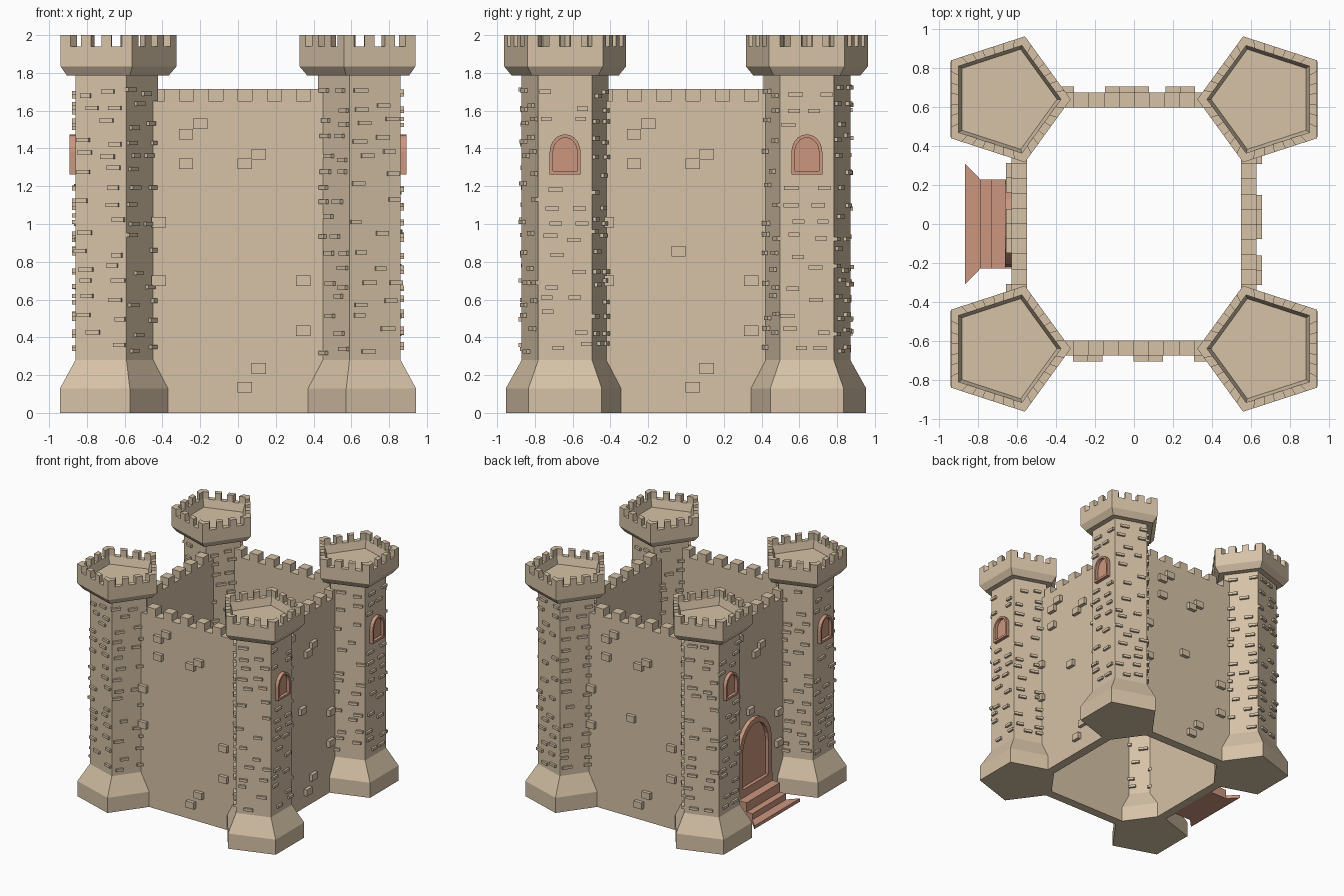
import bpy, bmesh, math, random
from mathutils import Matrix, Vector

if "Cube" in bpy.data.objects:
    bpy.data.objects.remove(bpy.data.objects["Cube"])

random.seed(4)


def material(name, rgb):
    m = bpy.data.materials.new(name)
    m.diffuse_color = (*rgb, 1)
    m.use_nodes = True
    m.node_tree.nodes["Principled BSDF"].inputs["Base Color"].default_value = m.diffuse_color
    return m


STONE = material("sand_stone", (0.67, 0.54, 0.385))
CLAY = material("red_clay", (0.60, 0.305, 0.21))


def loft(bm, rings):
    """Closed skin through equal-length point rings, capped at both ends."""
    vs = [[bm.verts.new(p) for p in r] for r in rings]
    n = len(vs[0])
    for a, b in zip(vs, vs[1:]):
        for i in range(n):
            j = (i + 1) % n
            bm.faces.new((a[i], a[j], b[j], b[i]))
    bm.faces.new(vs[0][::-1])
    bm.faces.new(vs[-1])


def box(bm, x0, x1, y0, y1, z0, z1, mat=Matrix()):
    ring = [(x0, y0), (x1, y0), (x1, y1), (x0, y1)]
    loft(bm, [[mat @ Vector((x, y, z)) for x, y in ring] for z in (z0, z1)])


def finish(bm, name, mat, transform=Matrix()):
    bm.transform(transform)
    bmesh.ops.recalc_face_normals(bm, faces=bm.faces)
    me = bpy.data.meshes.new(name)
    bm.to_mesh(me)
    bm.free()
    me.materials.append(mat)
    ob = bpy.data.objects.new(name, me)
    bpy.context.collection.objects.link(ob)
    return ob


def pentagon(r, z, dx=0.0):
    angles = [math.radians(36 + 72 * k) for k in range(5)]
    return [Vector((dx + r * math.cos(a), r * math.sin(a), z)) for a in angles]


def arch(half, z0, z_spring, z_top, x):
    """Arched outline in the yz plane at depth x."""
    pts = [(x, -half, z0), (x, half, z0)]
    for k in range(11):
        a = math.pi * k / 10
        pts.append((x, half * math.cos(a),
                    z_spring + (z_top - z_spring) * math.sin(a)))
    return pts


def arched_opening(bm, half, z0, zs, zt, rim, back, front, panel):
    outer = (half, z0, zs, zt)
    inner = (half - rim, z0 + rim, zs, zt - rim)
    loft(bm, [arch(*outer, back), arch(*outer, front),
              arch(*inner, front), arch(*inner, panel)])


# Corner towers: local frame has the flat face towards +x, the tip towards -x
R = 0.242
APO = R * math.cos(math.radians(36))
for sx in (1, -1):
    for sy in (1, -1):
        place = Matrix.Diagonal((sx, 1, 1, 1)) @ Matrix.Translation((0.665, sy * 0.64, 0))
        tag = ("back" if sy > 0 else "front") + ("_right" if sx > 0 else "_left")

        # flared foot, shaft and parapet
        bm = bmesh.new()
        loft(bm, [pentagon(0.33, 0, 0.01), pentagon(0.33, 0.13, 0.01),
                  pentagon(R, 0.28), pentagon(R, 1.785), pentagon(0.297, 1.785),
                  pentagon(0.34, 1.835), pentagon(0.34, 1.94),
                  pentagon(0.29, 1.94), pentagon(0.27, 1.875)])
        finish(bm, "tower_" + tag, STONE, place)

        # battlements, wrapping round the corners
        bm = bmesh.new()
        out, inn = pentagon(0.34, 0), pentagon(0.29, 0)
        for k in range(5):
            j = (k + 1) % 5
            for s in (0, 2, 4, 6):
                t0, t1 = s / 7, (s + 1) / 7
                quad = [out[k].lerp(out[j], t0), out[k].lerp(out[j], t1),
                        inn[k].lerp(inn[j], t1), inn[k].lerp(inn[j], t0)]
                loft(bm, [[q + Vector((0, 0, z)) for q in quad] for z in (1.938, 2.0)])
        finish(bm, "tower_battlements_" + tag, STONE, place)

        # small raised bricks on every shaft face
        bm = bmesh.new()
        for k in range(5):
            rot = Matrix.Rotation(math.radians(72 * k), 4, 'Z')
            for row in range(17):
                z = 0.33 + row * 0.085 + random.uniform(-0.015, 0.015)
                side = 1 if row % 2 else -1
                spots = [side * random.uniform(0.02, 0.11)]
                if random.random() < 0.55:
                    spots.append(-side * random.uniform(0.06, 0.115))
                for u in spots:
                    if k == 0 and abs(u) < 0.125 and 1.23 < z < 1.5:
                        continue
                    h = random.uniform(0.028, 0.04)
                    dz = random.choice((0, 0.022))
                    box(bm, APO - 0.01, APO + 0.018, u - h, u + h,
                        z + dz - 0.011, z + dz + 0.011, rot)
        finish(bm, "tower_bricks_" + tag, STONE, place)

        # arched window on the outer face
        bm = bmesh.new()
        arched_opening(bm, 0.082, 1.263, 1.38, 1.475, 0.018,
                       APO - 0.01, APO + 0.03, APO + 0.004)
        finish(bm, "window_" + tag, CLAY, place)

# Curtain walls: one design turned in quarter steps
BRICKS = [(-0.275, 1.475), (-0.2, 1.53), (-0.275, 1.32), (0.035, 1.32), (0.11, 1.37),
          (-0.42, 1.01), (-0.42, 0.70), (0.345, 0.70), (0.345, 0.435),
          (0.035, 0.135), (0.11, 0.235), (-0.04, 0.855)]
for i, side in enumerate(("front", "right", "back", "left")):
    inner = 0.55 if i % 2 else 0.598
    outer = inner + 0.078
    bm = bmesh.new()
    box(bm, -0.45, 0.45, -outer, -inner, 0, 1.65)
    for k in range(6):
        c = -0.35 + 0.155 * k
        box(bm, c - 0.04, c + 0.04, -outer, -inner, 1.648, 1.715)
    for u, z in BRICKS:
        if side == "left" and abs(u) < 0.26 and z < 0.82:
            continue
        if side == "front" and z == 0.855:
            continue
        box(bm, u - 0.038, u + 0.038, -outer - 0.03, -outer + 0.01,
            z - 0.028, z + 0.028)
    finish(bm, "wall_" + side, STONE, Matrix.Rotation(math.pi / 2 * i, 4, 'Z'))

# Arched door on the left wall
bm = bmesh.new()
arched_opening(bm, 0.22, 0.0, 0.52, 0.785, 0.045, -0.60, -0.662, -0.634)
finish(bm, "door", CLAY)

# Door steps and the splayed bottom slab
bm = bmesh.new()
for x, z in ((-0.79, 0.08), (-0.735, 0.16), (-0.662, 0.23)):
    box(bm, x, -0.62, -0.228, 0.228, 0, z)
slab = [(-0.78, -0.22), (-0.78, 0.22), (-0.867, 0.31), (-0.867, -0.31)]
loft(bm, [[(x, y, z) for x, y in slab] for z in (0, 0.028)])
finish(bm, "door_steps", CLAY)
